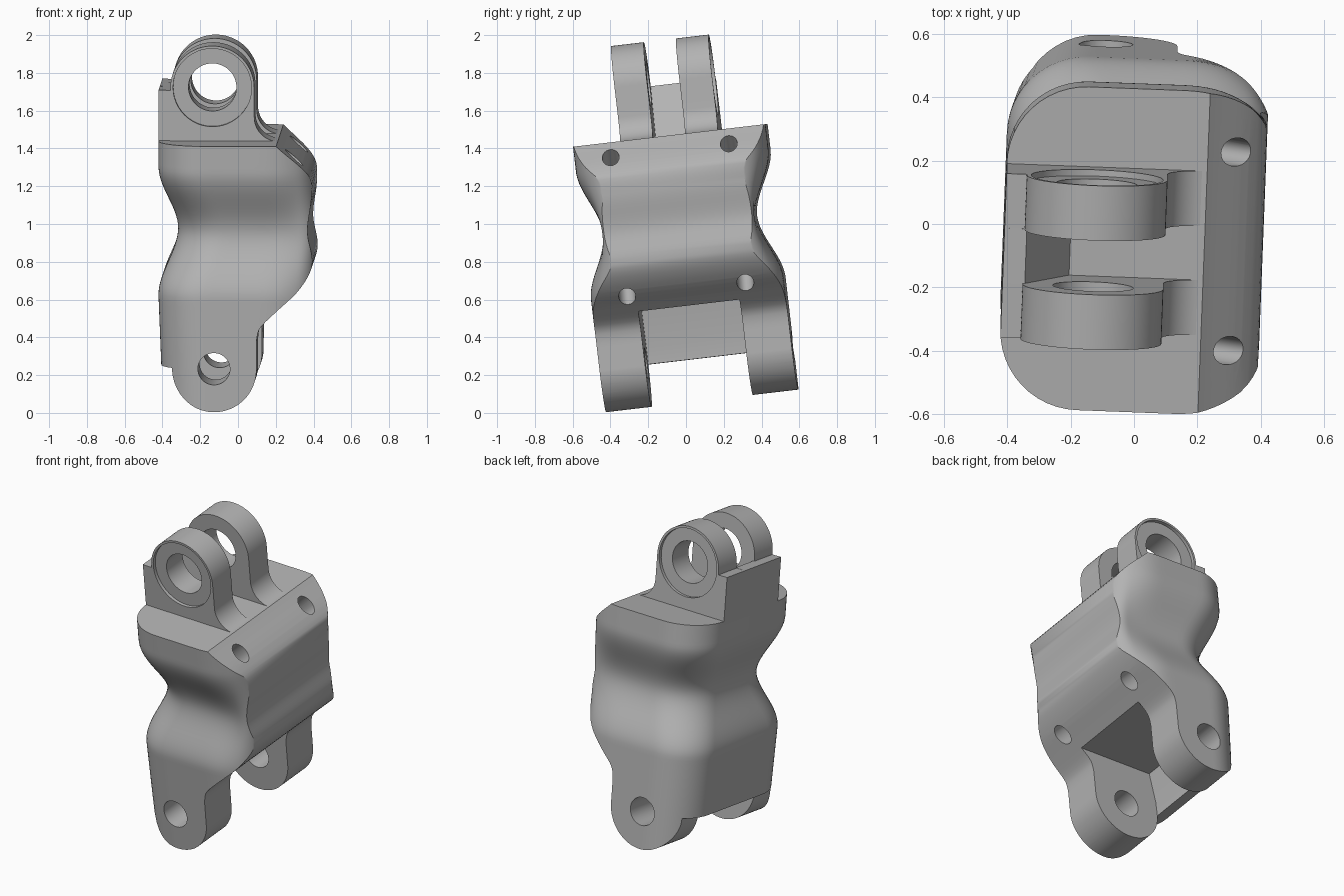
import bpy, bmesh, math
from mathutils import Matrix

if "Cube" in bpy.data.objects:
    bpy.data.objects.remove(bpy.data.objects["Cube"])

grey = bpy.data.materials.new("plain grey")
grey.use_nodes = True
grey.diffuse_color = (0.45, 0.45, 0.45, 1)
grey.node_tree.nodes["Principled BSDF"].inputs["Base Color"].default_value = (0.45, 0.45, 0.45, 1)

MID = -0.028                      # depth of the symmetry plane
TILT = (Matrix.Translation((0, 0, 1)) @ Matrix.Rotation(math.radians(6.7), 4, 'X')
        @ Matrix.Rotation(math.radians(-2.2), 4, 'Z'))


def loft(name, rings):
    """Closed solid through equal rings of points."""
    bm = bmesh.new()
    loops = [[bm.verts.new(p) for p in ring] for ring in rings]
    n = len(loops[0])
    for a, b in zip(loops, loops[1:]):
        for i in range(n):
            j = (i + 1) % n
            bm.faces.new((a[i], a[j], b[j], b[i]))
    bm.faces.new(loops[0])
    bm.faces.new(loops[-1])
    bmesh.ops.recalc_face_normals(bm, faces=bm.faces[:])
    mesh = bpy.data.meshes.new(name)
    bm.to_mesh(mesh)
    bm.free()
    ob = bpy.data.objects.new(name, mesh)
    bpy.context.collection.objects.link(ob)
    mesh.materials.append(grey)
    return ob


def prism(name, outline, y0, y1):
    return loft(name, [[(x, MID + y, z) for x, z in outline] for y in (y0, y1)])


def arc(cx, cz, r, a0, a1, n=48):
    return [(cx + r * math.cos(math.radians(a0 + (a1 - a0) * i / n)),
             cz + r * math.sin(math.radians(a0 + (a1 - a0) * i / n))) for i in range(n + 1)]


def disc(cx, cz, r, y0, y1):
    return prism("cutter", arc(cx, cz, r, 0, 360)[:-1], y0, y1)


def cut(ob, other):
    mod = ob.modifiers.new("cut", 'BOOLEAN')
    mod.operation, mod.solver, mod.object = 'DIFFERENCE', 'EXACT', other
    bpy.context.view_layer.objects.active = ob
    bpy.ops.object.modifier_apply(modifier=mod.name)
    bpy.data.objects.remove(other)


# Outline of the flat mounting side: height, reach
SIDE = [(-0.96, 0.118), (-0.6, 0.118), (-0.55, 0.12), (-0.49, 0.138), (-0.41, 0.218),
        (-0.29, 0.345), (-0.17, 0.408), (0.01, 0.384), (0.2, 0.405), (0.315, 0.388), (0.476, 0.222)]


def side_reach(z):
    def slope(i):
        lo, hi = SIDE[max(i - 1, 0)], SIDE[min(i + 1, len(SIDE) - 1)]
        return (hi[1] - lo[1]) / (hi[0] - lo[0])
    i = max(k for k in range(len(SIDE) - 1) if SIDE[k][0] <= z + 1e-6)
    (z0, x0), (z1, x1) = SIDE[i], SIDE[i + 1]
    h = z1 - z0
    t = (z - z0) / h
    return ((2*t**3 - 3*t*t + 1) * x0 + (t**3 - 2*t*t + t) * h * slope(i)
            + (3*t*t - 2*t**3) * x1 + (t**3 - t*t) * h * slope(i + 1))


def body_ring(z):
    """Rounded U section, pinched at the waist."""
    t = min(abs(z) / 0.34, 1)
    bulge = t * t * (3 - 2 * t)
    right, r = side_reach(z), 0.25
    left = -0.31 - 0.1 * bulge + 0.04 * max(0, -z - 0.35)

    def depth(x):
        fade = max(0, (x - 0.13) / 0.28)
        edge = min(max(0, (x - 0.34) / 0.075), 1)
        return (0.405 + 0.108 * bulge * (1 - fade ** 2.5)
                - 0.055 * (1 - math.sqrt(1 - edge * edge)))
    half = []
    for i in range(20):
        x = right + (left + r - right) * (i / 20) ** 1.6
        half.append((x, depth(x)))
    half += arc(left + r, depth(left + r) - r, r, 90, 180, 12)
    return ([(x, MID - y, z) for x, y in half]
            + [(x, MID + y, z) for x, y in reversed(half)])


# Body with the lower fork still square
STEPS = 60
body = loft("body", [body_ring(-0.955 + 1.431 * i / STEPS) for i in range(STEPS + 1)])

# Round fork ends, pocket and pin hole
PIN_X, PIN_Z = -0.107, -0.715
ends = [(-0.6, PIN_Z - 0.005), (-0.6, -1.2), (0.4, -1.2), (0.4, PIN_Z)] + arc(PIN_X, PIN_Z, 0.225, 0, -180)
cut(body, prism("cutter", ends, -0.8, 0.8))
pocket = [(0.6, -0.43), (-0.3, -0.43), (-0.33, -0.62), (-0.345, -1.2), (0.6, -1.2)]
cut(body, prism("cutter", pocket, -0.27, 0.27))
cut(body, disc(PIN_X, PIN_Z + 0.005, 0.085, -0.8, 0.8))

# Four blind oval holes square to the sloping side
for z, angle, x in ((0.4, 45, 0.315), (-0.345, 135, 0.29)):
    for y in (-0.315, 0.315):
        bpy.ops.mesh.primitive_cylinder_add(vertices=32, radius=0.045, depth=0.36,
                                            location=(x, MID + y, z),
                                            rotation=(0, math.radians(angle), 0))
        bpy.context.object.scale.x = 1.4
        cut(body, bpy.context.object)

# Upper lugs: round eye, flared foot on one side, square shoulder on the other
EYE_X, EYE_Z, EYE_R = -0.125, 0.76, 0.222
lug = ([(-0.41, 0.45), (0.218, 0.45), (0.218, 0.474)]
       + arc(0.227, 0.604, 0.13, 265, 180, 12)
       + arc(EYE_X, EYE_Z, EYE_R, 0, 184) + [(-0.41, 0.746)])
parts = [body]
for name, sign in (("front_upper_lug", -1), ("back_upper_lug", 1)):
    ob = prism(name, lug, sign * 0.086, sign * 0.26)
    cut(ob, disc(EYE_X, EYE_Z, 0.208, sign * 0.24, sign * 0.4))
    cut(ob, disc(EYE_X, EYE_Z, 0.127, -0.5, 0.5))
    parts.append(ob)

# Sloping stop wall between the upper lugs
wall = [(-0.41, 0.45), (-0.187, 0.45), (-0.34, 0.746), (-0.41, 0.746)]
parts.append(prism("upper_stop_wall", wall, -0.087, 0.087))

# Place and shade
for ob in parts:
    ob.data.transform(TILT)
    bpy.ops.object.select_all(action='DESELECT')
    ob.select_set(True)
    bpy.context.view_layer.objects.active = ob
    bpy.ops.object.shade_smooth_by_angle(angle=math.radians(30))
